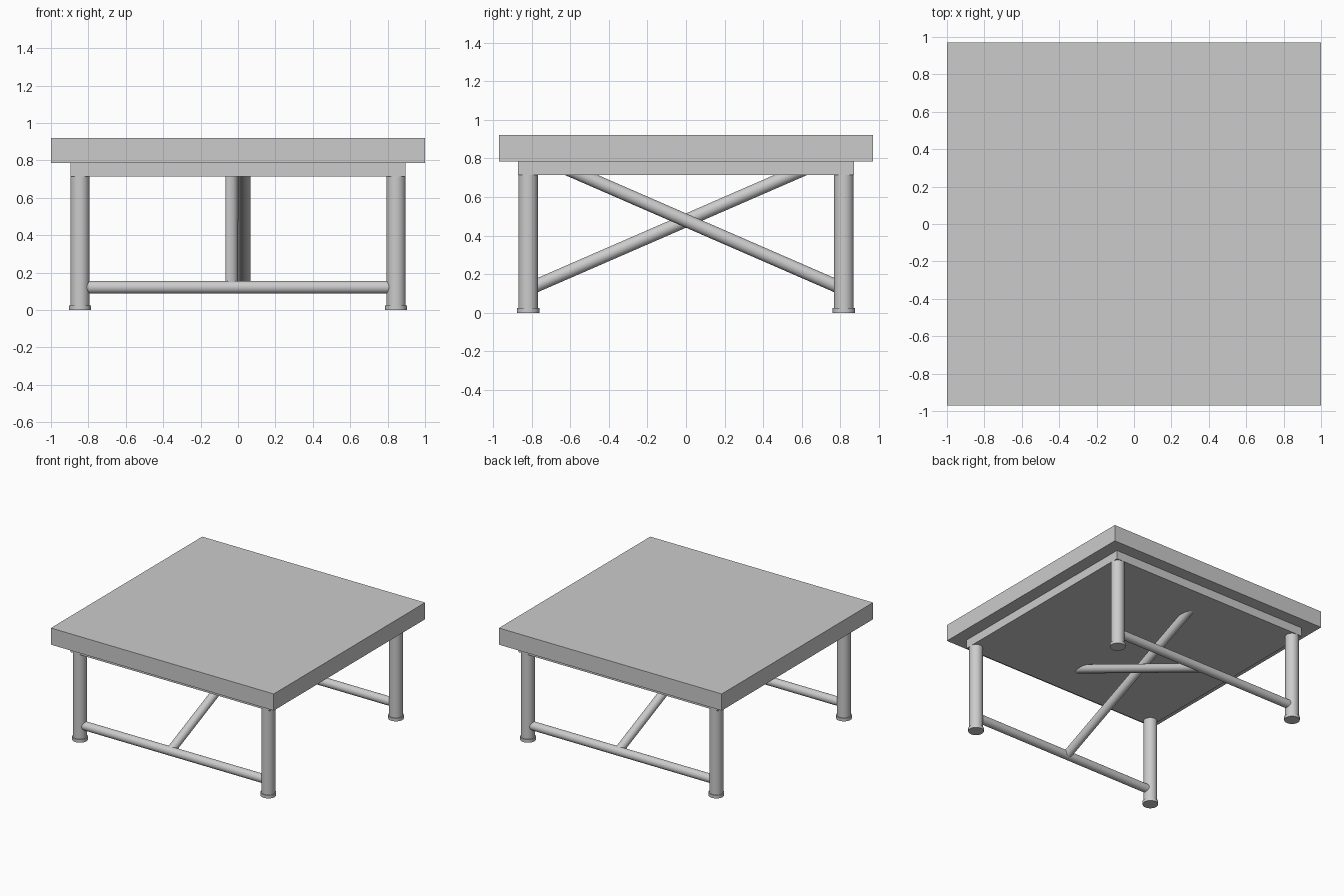
import bpy
from mathutils import Vector

if "Cube" in bpy.data.objects:
    bpy.data.objects.remove(bpy.data.objects["Cube"])

LEG_X, LEG_Y = 0.845, 0.818
ROD_R, ROD_Z = 0.034, 0.122


def slab(name, sx, sy, z0, z1):
    bpy.ops.mesh.primitive_cube_add(size=1, location=(0, 0, (z0 + z1) / 2))
    ob = bpy.context.object
    ob.name = name
    ob.scale = (sx, sy, z1 - z0)
    bpy.ops.object.transform_apply(location=False, rotation=False, scale=True)
    return ob


def rod(name, a, b, r):
    a, b = Vector(a), Vector(b)
    d = b - a
    bpy.ops.mesh.primitive_cylinder_add(vertices=32, radius=r, depth=d.length,
                                        location=(a + b) / 2)
    ob = bpy.context.object
    ob.name = name
    ob.rotation_euler = d.to_track_quat('Z', 'Y').to_euler()
    bpy.ops.object.shade_smooth_by_angle()
    return ob


# Table top and the inset slab beneath it
slab("table_top", 2.0, 1.94, 0.785, 0.92)
slab("under_frame", 1.79, 1.74, 0.715, 0.785)

for sy, end in ((-1, "front"), (1, "back")):
    y = sy * LEG_Y
    # Legs with foot caps
    for sx, side in ((-1, "left"), (1, "right")):
        x = sx * LEG_X
        rod(f"{end}_{side}_leg", (x, y, 0.01), (x, y, 0.72), 0.051)
        rod(f"{end}_{side}_foot", (x, y, 0), (x, y, 0.025), 0.058)
    # Low stretcher between the legs
    rod(f"{end}_stretcher", (-LEG_X, y, ROD_Z), (LEG_X, y, ROD_Z), ROD_R)
    # Diagonal brace rising from the stretcher to the far underside, side by side
    x = sy * 0.034
    rod(f"{end}_brace", (x, y, ROD_Z), (x, -sy * 0.63, 0.752), ROD_R)
